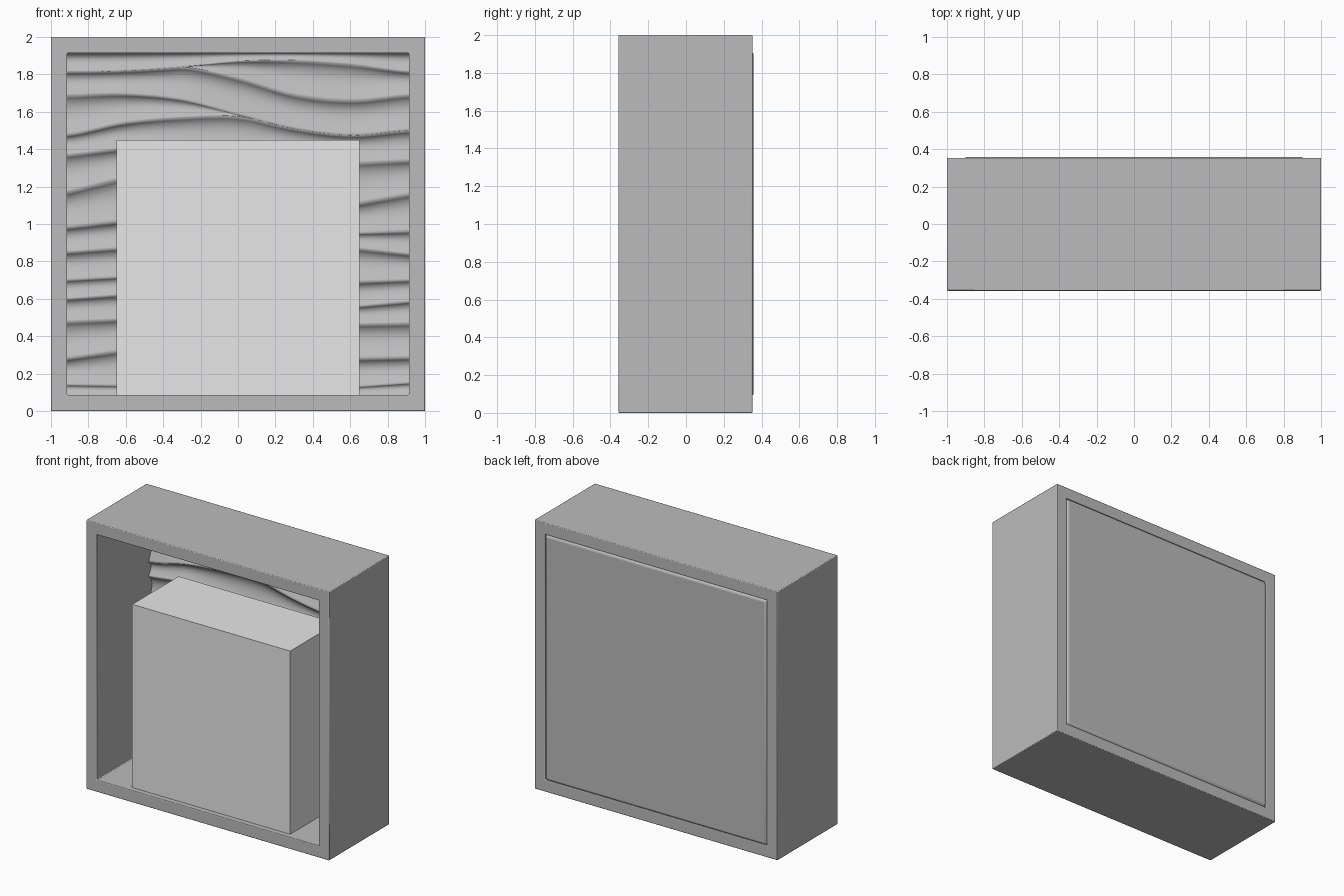
import bpy, bmesh, math

old = bpy.data.objects.get("Cube")
if old:
    bpy.data.objects.remove(old, do_unlink=True)


def material(name, value):
    mat = bpy.data.materials.new(name)
    mat.use_nodes = True
    color = (value, value, value, 1)
    mat.diffuse_color = color
    mat.node_tree.nodes["Principled BSDF"].inputs["Base Color"].default_value = color
    return mat


grey = material("mid grey", 0.5)
pale = material("pale grey", 0.8)


def add_object(name, bm, mat):
    mesh = bpy.data.meshes.new(name)
    bmesh.ops.recalc_face_normals(bm, faces=bm.faces)
    bm.to_mesh(mesh)
    bm.free()
    mesh.materials.append(mat)
    obj = bpy.data.objects.new(name, mesh)
    bpy.context.collection.objects.link(obj)
    return obj


def add_bevel(obj, width, segments):
    mod = obj.modifiers.new("edge_round", 'BEVEL')
    mod.width = width
    mod.segments = segments
    bpy.ops.object.select_all(action='DESELECT')
    obj.select_set(True)
    bpy.context.view_layer.objects.active = obj
    bpy.ops.object.shade_smooth_by_angle(angle=math.radians(35))


def box(name, x, y0, y1, z0, z1, mat):
    bm = bmesh.new()
    bmesh.ops.create_cube(bm, size=1)
    for v in bm.verts:
        v.co = (v.co.x * 2 * x,
                y0 if v.co.y < 0 else y1,
                z0 if v.co.z < 0 else z1)
    return add_object(name, bm, mat)


WALL = 0.087
INNER = 1 - WALL
FRONT, BACK = -0.357, 0.353

# Square frame, open at the front and back
bm = bmesh.new()
rings = []
for half, y in ((1, FRONT), (1, BACK), (INNER, BACK), (INNER, FRONT)):
    rings.append([bm.verts.new((sx * half, y, 1 + sz * half))
                  for sx, sz in ((-1, -1), (1, -1), (1, 1), (-1, 1))])
for k, ring in enumerate(rings):
    other = rings[(k + 1) % 4]
    for i in range(4):
        j = (i + 1) % 4
        bm.faces.new((ring[i], ring[j], other[j], other[i]))
add_bevel(add_object("frame", bm, grey), 0.005, 2)

# Backing board with softly rounded rim
add_bevel(box("backing_board", INNER, 0.3, 0.358, WALL, 2 - WALL, grey), 0.02, 4)

# Block standing inside the frame
box("inner_block", 0.65, -0.315, 0.23, WALL, 1.45, pale)

# Ridge heights at even steps across the upper part of the panel
upper = [
    (1.815, 1.82, 1.84, 1.87, 1.875, 1.855, 1.815),
    (1.815, 1.82, 1.84, 1.78, 1.69, 1.66, 1.69),
    (1.69, 1.695, 1.665, 1.585, 1.51, 1.475, 1.5),
    (1.475, 1.54, 1.57, 1.575, 1.51, 1.475, 1.5),
]
# Ridge heights beside the block: outer left, inner left, inner right, outer right
lower = [
    (1.37, 1.4, 1.33, 1.34), (1.17, 1.24, 1.11, 1.16), (0.98, 1.01, 0.95, 0.96),
    (0.85, 0.87, 0.87, 0.84), (0.7, 0.715, 0.69, 0.7), (0.6, 0.62, 0.56, 0.585),
    (0.48, 0.49, 0.465, 0.47), (0.28, 0.32, 0.28, 0.285), (0.14, 0.135, 0.13, 0.15),
]


def smooth_curve(p, u):
    """Catmull-Rom value through evenly spaced heights."""
    s = u * (len(p) - 1)
    i = min(int(s), len(p) - 2)
    t = s - i
    a, b, c, d = p[max(i - 1, 0)], p[i], p[i + 1], p[min(i + 2, len(p) - 1)]
    return b + 0.5 * t * (c - a + t * (2*a - 5*b + 4*c - d + t * (3*(b - c) + d - a)))


def side_curve(p, x):
    if x < -0.65:
        return p[0] + (p[1] - p[0]) * (x + INNER) / (INNER - 0.65)
    if x > 0.65:
        return p[2] + (p[3] - p[2]) * (x - 0.65) / (INNER - 0.65)
    return p[1] + (p[2] - p[1]) * (x + 0.65) / 1.3


# Rippled panel: each band hollows quickly under one ridge, then swells to the next
COLS, ROWS = 96, 12
bm = bmesh.new()
columns = []
for c in range(COLS + 1):
    u = c / COLS
    x = INNER * (2 * u - 1)
    heights = [2 - WALL]
    heights += [smooth_curve(p, u) for p in upper]
    heights += [side_curve(p, x) for p in lower]
    heights.append(WALL)
    for k in range(1, len(heights)):
        heights[k] = min(heights[k], heights[k - 1] - 0.001)
    column = []
    for top, low in zip(heights, heights[1:]):
        depth = min(0.04, 0.28 * (top - low))
        for r in range(ROWS):
            t = r / ROWS
            y = 0.252 + depth * math.sin(math.pi * t ** 0.7)
            column.append(bm.verts.new((x, y, top + (low - top) * t)))
    column.append(bm.verts.new((x, 0.252, WALL)))
    columns.append(column)
for a, b in zip(columns, columns[1:]):
    for r in range(len(a) - 1):
        bm.faces.new((a[r], a[r + 1], b[r + 1], b[r]))
for f in bm.faces:
    f.smooth = True
panel = add_object("rippled_panel", bm, grey)
if panel.data.polygons[0].normal.y > 0:
    panel.data.flip_normals()
